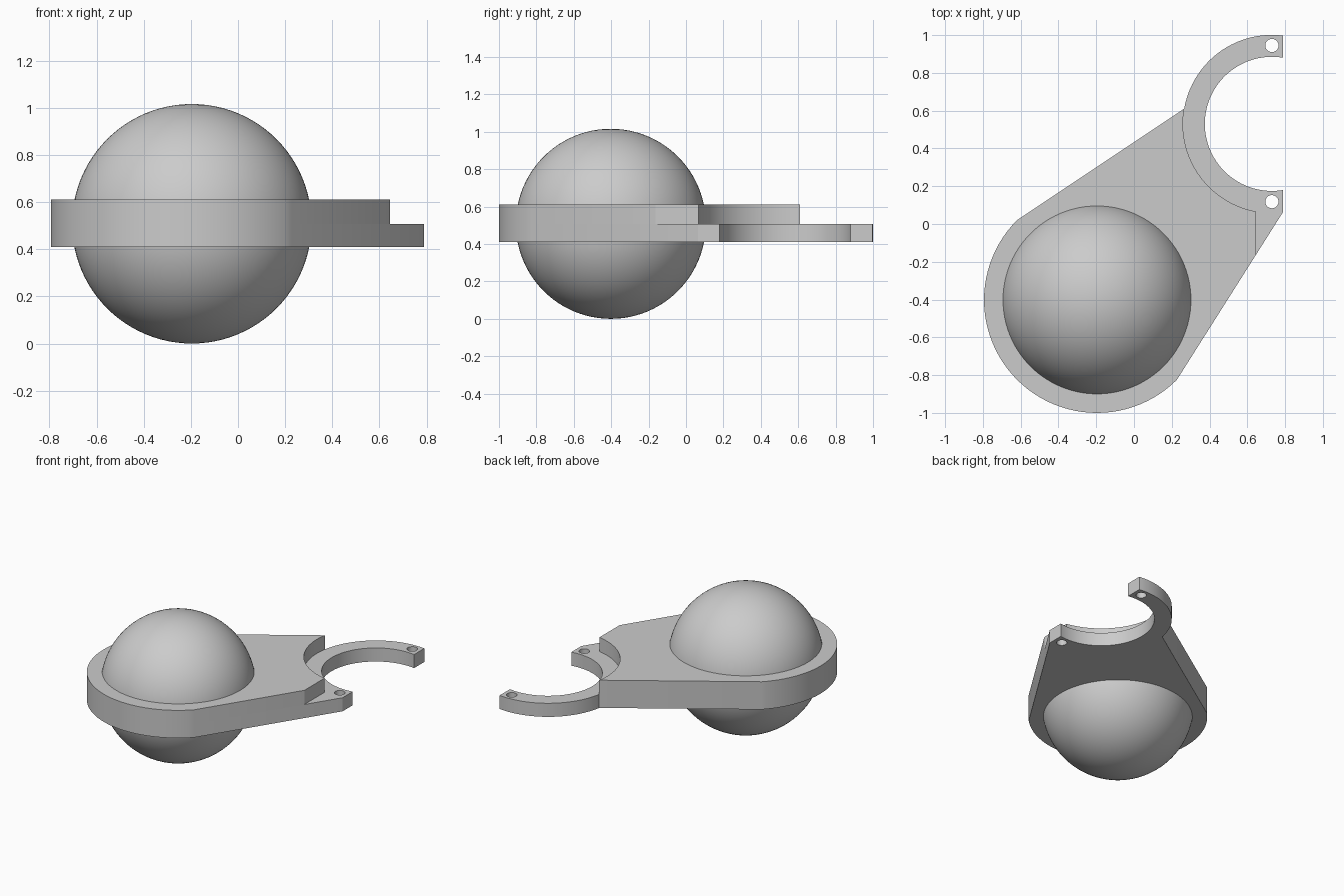
import bpy
import bmesh
from math import acos, cos, sin, pi, radians

if "Cube" in bpy.data.objects:
    bpy.data.objects.remove(bpy.data.objects["Cube"])

# Shared dimensions
BALL = (-0.196, -0.402)
BALL_R = 0.508
RIM_R = 0.598
RING = (0.73, 0.53)
OUTER_R, INNER_R = 0.471, 0.355
END_X, STEP_X = 0.79, 0.645
BOTTOM, STEP, TOP = 0.41, 0.508, 0.61

grey = bpy.data.materials.new("plain_grey")
grey.use_nodes = True
grey.diffuse_color = (0.6, 0.6, 0.6, 1)
grey.node_tree.nodes["Principled BSDF"].inputs["Base Color"].default_value = (0.6, 0.6, 0.6, 1)


def arc(centre, radius, start, end, steps=48):
    angles = [start + (end - start) * i / steps for i in range(steps + 1)]
    return [(centre[0] + radius * cos(a), centre[1] + radius * sin(a)) for a in angles]


def smooth(obj):
    bpy.ops.object.select_all(action="DESELECT")
    obj.select_set(True)
    bpy.context.view_layer.objects.active = obj
    bpy.ops.object.shade_smooth_by_angle(angle=radians(30))


def slab(name, loops, low, high):
    """Extrude a flat outline, with optional holes, between two heights."""
    curve = bpy.data.curves.new(name + "_profile", "CURVE")
    curve.dimensions = "2D"
    curve.fill_mode = "BOTH"
    curve.extrude = (high - low) / 2
    for loop in loops:
        spline = curve.splines.new("POLY")
        spline.points.add(len(loop) - 1)
        for point, (x, y) in zip(spline.points, loop):
            point.co = (x, y, 0, 1)
        spline.use_cyclic_u = True
    helper = bpy.data.objects.new(name + "_profile", curve)
    bpy.context.collection.objects.link(helper)
    bpy.context.view_layer.update()
    mesh = bpy.data.meshes.new_from_object(
        helper.evaluated_get(bpy.context.evaluated_depsgraph_get()))
    bpy.data.objects.remove(helper)

    # Weld the caps to the walls and tidy the caps
    bm = bmesh.new()
    bm.from_mesh(mesh)
    bmesh.ops.remove_doubles(bm, verts=bm.verts, dist=0.0005)
    bmesh.ops.recalc_face_normals(bm, faces=bm.faces)
    bmesh.ops.translate(bm, verts=bm.verts, vec=(0, 0, (low + high) / 2))
    bm.to_mesh(mesh)
    bm.free()
    mesh.materials.clear()
    mesh.materials.append(grey)
    obj = bpy.data.objects.new(name, mesh)
    bpy.context.collection.objects.link(obj)
    smooth(obj)


# Half-round rim around the ball, shared by both layers
rim = arc(BALL, RIM_R, 3 * pi / 4, 7 * pi / 4)
tip = (END_X, 0.065)
shoulder = radians(170.2)

# Lower layer: plate with open clamp ring and two screw holes
out_a = acos((END_X - RING[0]) / OUTER_R)
in_a = acos((END_X - RING[0]) / INNER_R)
lower = (rim + [tip] + arc(RING, INNER_R, 2 * pi - in_a, in_a, 64)
         + arc(RING, OUTER_R, out_a, shoulder))
holes = [arc((RING[0], y), 0.035, 0, 2 * pi, 24)[:-1] for y in (0.945, 0.118)]
slab("clamp_plate", [lower] + holes, BOTTOM, STEP)

# Upper layer: stops at the ring's outer edge and at a straight step
last = rim[-1]
t = (STEP_X - last[0]) / (tip[0] - last[0])
step_corner = (STEP_X, last[1] + t * (tip[1] - last[1]))
step_a = 2 * pi - acos((STEP_X - RING[0]) / OUTER_R)
upper = rim + [step_corner] + arc(RING, OUTER_R, step_a, shoulder)
slab("raised_plate", [upper], STEP, TOP)

# Ball held in the plate
bpy.ops.mesh.primitive_uv_sphere_add(segments=96, ring_count=48, radius=BALL_R,
                                     location=(*BALL, BALL_R))
ball = bpy.context.object
ball.name = "ball"
ball.data.materials.append(grey)
smooth(ball)
